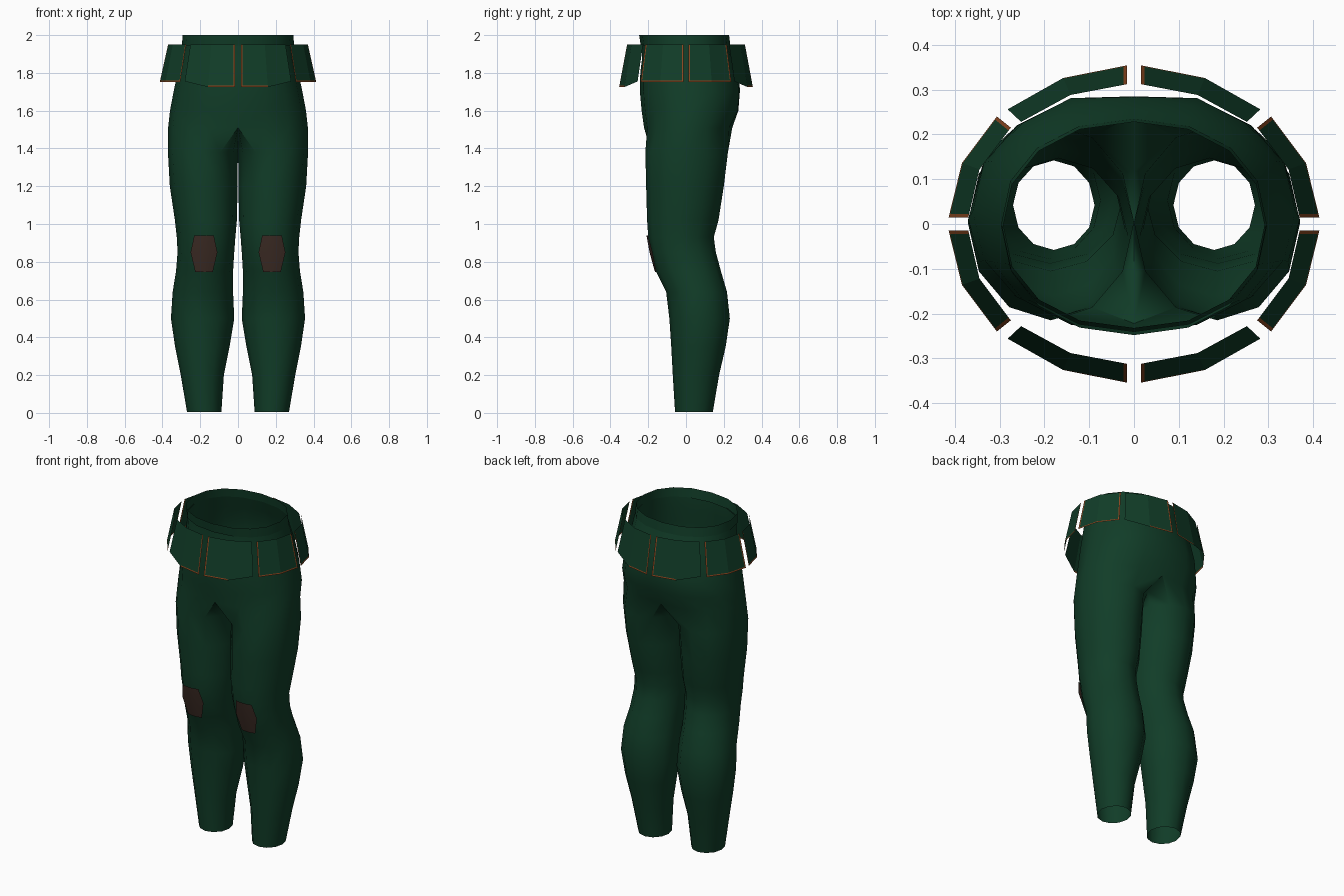
import bpy, bmesh, math
from mathutils import Vector

if "Cube" in bpy.data.objects:
    bpy.data.objects.remove(bpy.data.objects["Cube"])


def material(name, rgb):
    m = bpy.data.materials.new(name)
    m.diffuse_color = (*rgb, 1)
    m.use_nodes = True
    m.node_tree.nodes["Principled BSDF"].inputs["Base Color"].default_value = m.diffuse_color
    return m


GREEN = material("dark_green_cloth", (0.0055, 0.046, 0.021))
BROWN = material("brown_leather", (0.048, 0.026, 0.019))
ORANGE = material("orange_trim", (0.26, 0.065, 0.015))


def make(name, bm, mats, smooth=None):
    me = bpy.data.meshes.new(name)
    bm.to_mesh(me)
    bm.free()
    for m in mats:
        me.materials.append(m)
    ob = bpy.data.objects.new(name, me)
    bpy.context.collection.objects.link(ob)
    if smooth:
        bpy.ops.object.select_all(action='DESELECT')
        ob.select_set(True)
        bpy.context.view_layer.objects.active = ob
        bpy.ops.object.shade_smooth_by_angle(angle=math.radians(smooth))
    return ob


def mirror(ob, x=True, y=False, merge=True):
    mod = ob.modifiers.new("mirror", 'MIRROR')
    mod.use_axis = (x, y, False)
    mod.use_mirror_merge = merge
    mod.merge_threshold = 0.002


# Leg rings: z, inner x, outer x, front y, back y
LEG = [
    (0.005, .088, .270, -.058, .142), (0.20, .075, .303, -.070, .175),
    (0.35, .045, .333, -.078, .210), (0.50, .020, .355, -.088, .232),
    (0.64, .026, .346, -.105, .217), (0.75, .026, .328, -.160, .185),
    (0.85, .020, .320, -.186, .158), (0.93, .014, .324, -.200, .147),
    (1.02, .006, .334, -.206, .172), (1.20, .002, .361, -.211, .200),
    (1.38, .001, .371, -.215, .222),
]
# Hip half rings: z, half width, front y, back y
HIP = [
    (1.51, .370, -.222, .245), (1.60, .360, -.235, .292), (1.70, .341, -.244, .300),
    (1.80, .320, -.242, .283), (1.88, .304, -.232, .255), (1.95, .292, -.232, .232),
]


def leg_ring(z, x0, x1, y0, y1):
    cx, cy, rx, ry = (x0 + x1) / 2, (y0 + y1) / 2, (x1 - x0) / 2, (y1 - y0) / 2
    return [Vector((cx + rx * math.cos(a), cy + ry * math.sin(a), z))
            for a in (math.radians(30 * k) for k in range(-4, 8))]


def hip_ring(z, rx, y0, y1):
    cy, ry = (y0 + y1) / 2, (y1 - y0) / 2
    pts = []
    for k in range(9):
        a = math.radians(-90 + 22.5 * k)
        c, s = abs(math.cos(a)) ** .92, math.copysign(abs(math.sin(a)) ** .92, math.sin(a))
        pts.append(Vector((0 if k in (0, 8) else rx * c, cy + ry * s, z)))
    return pts


def strip(bm, a, b, closed=False):
    n = len(a)
    for i in range(n if closed else n - 1):
        j = (i + 1) % n
        bm.faces.new((a[i], a[j], b[j], b[i]))


# Trousers: a leg tube that opens at the crotch into half of the hips
bm = bmesh.new()
rings = [[bm.verts.new(p) for p in leg_ring(*r)] for r in LEG]
crotch = hip_ring(*HIP[0]) + [Vector((0, y, z)) for y, z in ((.12, 1.46), (0, 1.43), (-.11, 1.46))]
rings.append([bm.verts.new(p) for p in crotch])
for a, b in zip(rings, rings[1:]):
    strip(bm, a, b, True)
prev = rings[-1][:9]
for r in HIP[1:]:
    pts = hip_ring(*r)
    if 1.55 < r[0] < 1.75:              # cleft at the back
        pts[8].y -= .015
    cur = [bm.verts.new(p) for p in pts]
    strip(bm, prev, cur)
    prev = cur
mirror(make("trousers", bm, [GREEN], 50))

# Waistband above the hips
bm = bmesh.new()
lo = [bm.verts.new(p) for p in hip_ring(1.945, .297, -.240, .235)]
hi = [bm.verts.new(p) for p in hip_ring(2.0, .293, -.248, .228)]
strip(bm, lo, hi)
mirror(make("waistband", bm, [GREEN], 50))


# Flared skirt panels: top and bottom outlines, with trim strips on chosen edges
def panel(name, top, bottom, end_trim, full_bottom):
    e = .008
    top, bottom = [Vector(p) for p in top], [Vector(p) for p in bottom]

    def cols(p):
        a = p[0] + (p[1] - p[0]).normalized() * e
        b = p[2] + (p[1] - p[2]).normalized() * e
        return [p[0], a, p[1], b, p[2]]
    t, b = cols(top), cols(bottom)
    mid = [q + (p - q).normalized() * e for p, q in zip(t, b)]
    bm = bmesh.new()
    rows = [[bm.verts.new(p) for p in row] for row in (b, mid, t)]
    for r in range(2):
        for c in range(4):
            f = bm.faces.new((rows[r][c], rows[r][c + 1], rows[r + 1][c + 1], rows[r + 1][c]))
            trimmed = c == 0 or (c == 3 and end_trim) or (r == 0 and (c < 2 or full_bottom))
            f.material_index = int(trimmed)
    mirror(make(name, bm, [GREEN, ORANGE]), True, True, False)


panel("front_and_back_panels",
      [(.016, -.312, 1.95), (.142, -.288, 1.95), (.252, -.228, 1.95)],
      [(.016, -.354, 1.725), (.158, -.326, 1.725), (.282, -.256, 1.755)], False, False)
panel("side_panels",
      [(.370, -.014, 1.95), (.345, -.122, 1.95), (.275, -.215, 1.95)],
      [(.414, -.014, 1.752), (.384, -.136, 1.752), (.306, -.240, 1.752)], True, True)

# Knee patches wrapped over the front of each leg
bm = bmesh.new()
rows = []
for z, half, y in ((.745, .046, -.164), (.85, .071, -.193), (.938, .052, -.209)):
    rows.append([bm.verts.new((.180 + s * half, y + (abs(s) * half) ** 2 * 3.2, z)) for s in (-1, -.5, 0, .5, 1)])
for a, b in zip(rows, rows[1:]):
    strip(bm, a, b)
mirror(make("knee_patches", bm, [BROWN], 50), merge=False)
